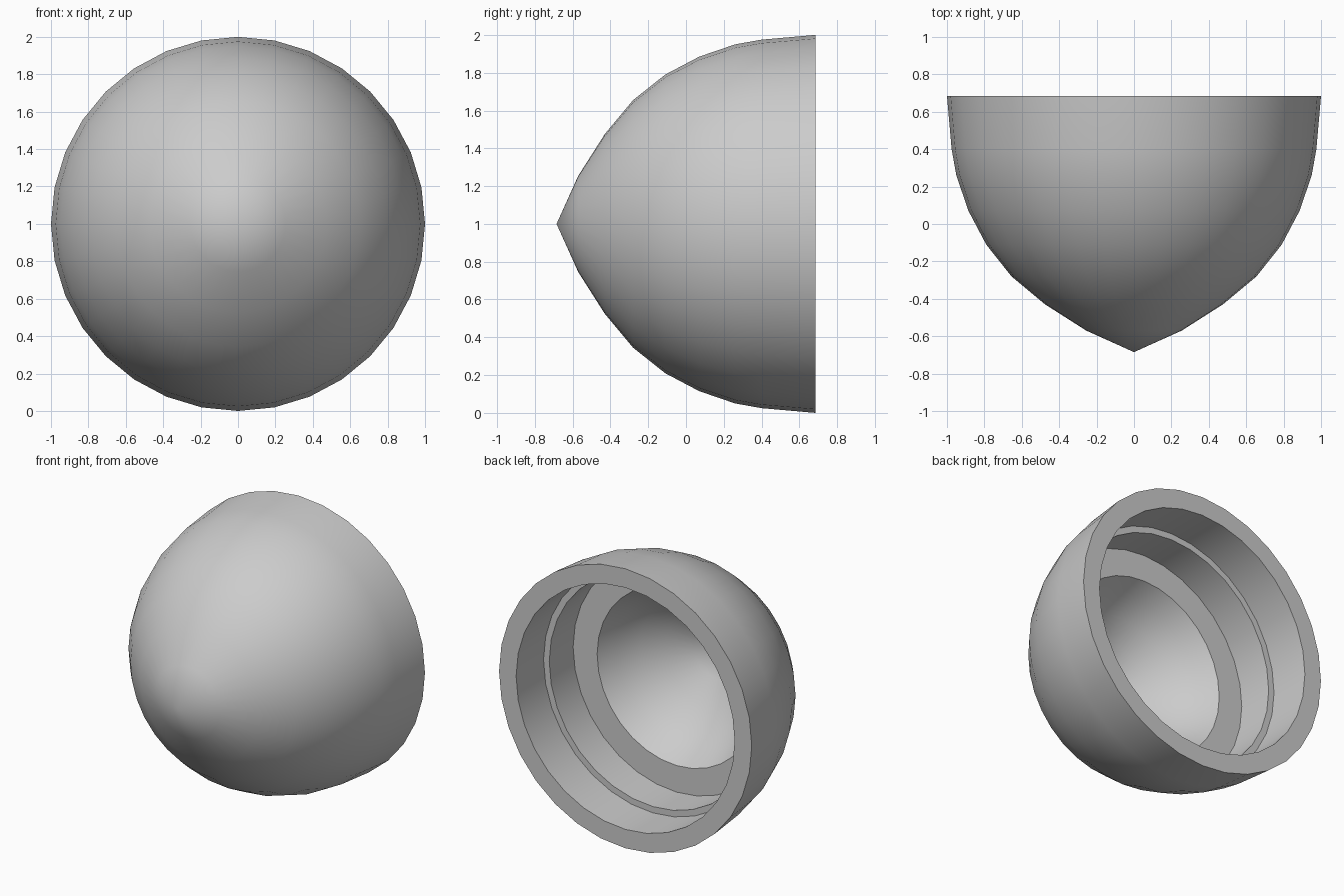
import bpy
import bmesh
import math
from mathutils import Matrix, Vector

SIDES = 32

cube = bpy.data.objects.get("Cube")
if cube:
    bpy.data.objects.remove(cube, do_unlink=True)


def make_material(name, value):
    mat = bpy.data.materials.new(name)
    mat.use_nodes = True
    colour = (value, value, value, 1)
    mat.diffuse_color = colour
    mat.node_tree.nodes["Principled BSDF"].inputs["Base Color"].default_value = colour
    return mat


def lathe(name, profile, mat):
    """Revolve (y, radius) points around the front-to-back axis."""
    bm = bmesh.new()
    verts = [bm.verts.new((0, y, r)) for y, r in profile]
    edges = [bm.edges.new(pair) for pair in zip(verts, verts[1:])]
    bmesh.ops.spin(bm, geom=verts + edges, cent=(0, 0, 0), axis=(0, 1, 0),
                   angle=2 * math.pi, steps=SIDES)
    bmesh.ops.remove_doubles(bm, verts=bm.verts, dist=0.0005)
    bmesh.ops.recalc_face_normals(bm, faces=bm.faces)
    bmesh.ops.transform(bm, matrix=Matrix.Translation(Vector((0, 0, 1))), verts=bm.verts)
    mesh = bpy.data.meshes.new(name)
    bm.to_mesh(mesh)
    bm.free()
    mesh.materials.append(mat)
    obj = bpy.data.objects.new(name, mesh)
    bpy.context.collection.objects.link(obj)
    bpy.ops.object.select_all(action="DESELECT")
    obj.select_set(True)
    bpy.context.view_layer.objects.active = obj
    bpy.ops.object.shade_smooth_by_angle(angle=math.radians(30))
    return obj


# Pointed outer dome, from the tip to the open back
outer = [(-0.685, 0), (-0.57, 0.255), (-0.43, 0.475), (-0.28, 0.655),
         (-0.11, 0.79), (0.07, 0.885), (0.26, 0.95), (0.4, 0.975), (0.685, 1)]

# Stepped socket, from the back rim inward to the ledge
socket = [(0.685, 0.865), (0.375, 0.865), (0.375, 0.82), (0.105, 0.82)]

# Inner hollow: a smaller copy of the dome's front, ending at the ledge
front = outer[:6]
scale = 0.63 / front[-1][1]
hollow = [(0.105 + (y - front[-1][0]) * scale, r * scale) for y, r in reversed(front)]

lathe("nose_cone_shell", outer + socket + hollow, make_material("plain_grey", 0.6))
